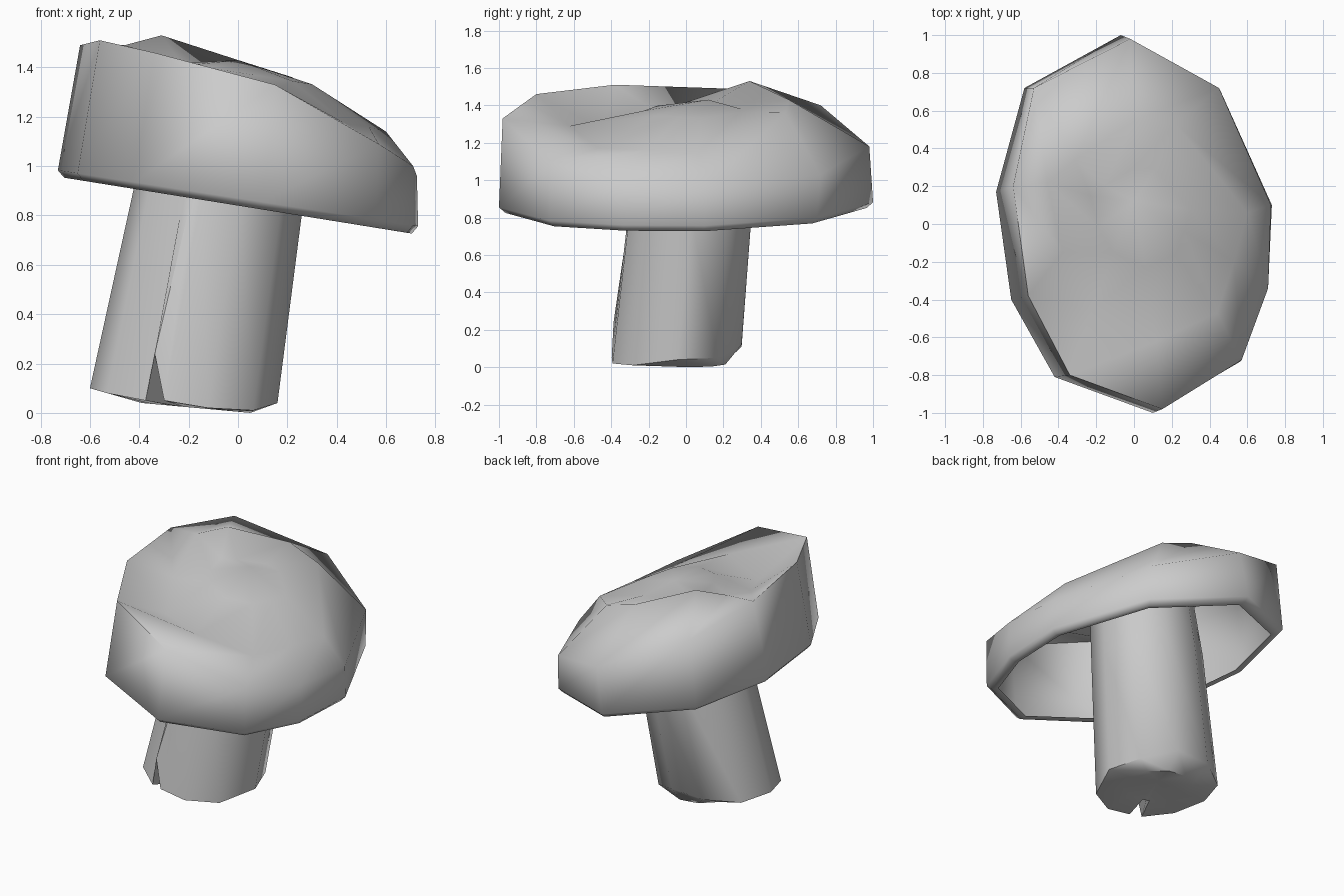
import bpy, bmesh, math

if "Cube" in bpy.data.objects:
    bpy.data.objects.remove(bpy.data.objects["Cube"])


def loft(name, rings, start=None, end=None, angle=40):
    """Bridge closed rings of equal length; optionally close ends with a fan to a point."""
    bm = bmesh.new()
    loops = [[bm.verts.new(p) for p in r] for r in rings]
    n = len(loops[0])
    for a, b in zip(loops, loops[1:]):
        for i in range(n):
            j = (i + 1) % n
            bm.faces.new((a[i], a[j], b[j], b[i]))
    for loop, tip in ((loops[0], start), (loops[-1], end)):
        if tip:
            v = bm.verts.new(tip)
            for i in range(n):
                bm.faces.new((loop[i], loop[(i + 1) % n], v))
    bmesh.ops.recalc_face_normals(bm, faces=bm.faces)
    me = bpy.data.meshes.new(name)
    bm.to_mesh(me)
    bm.free()
    ob = bpy.data.objects.new(name, me)
    bpy.context.collection.objects.link(ob)
    bpy.ops.object.select_all(action='DESELECT')
    ob.select_set(True)
    bpy.context.view_layer.objects.active = ob
    bpy.ops.object.shade_smooth_by_angle(angle=math.radians(angle))
    return ob


def under(x):
    """Height of the tilted plane through the cap's lower lip."""
    return 0.835 - 0.155 * x


# Mushroom cap: open ten-sided shell with rolled lip, uneven rim, valley and central hump
outline = [(-.07, 1.0), (-.58, .72), (-.73, .17), (-.65, -.40), (-.42, -.81),
           (.10, -1.0), (.56, -.73), (.71, -.34), (.73, .10), (.46, .70)]
rim = [(-.02, .98, 1.18), (-.53, .72, 1.40), (-.64, .20, 1.49), (-.56, -.38, 1.51),
       (-.34, -.80, 1.46), (.15, -.98, 1.33), (.57, -.72, 1.09), (.71, -.34, 1.0),
       (.725, .10, .96), (.45, .72, 1.03)]
valley = [(0, .55, 1.43), (-.31, .34, 1.53), (-.46, .22, 1.49), (-.38, -.15, 1.36),
          (-.22, -.45, 1.27), (.12, -.62, 1.29), (.44, -.47, 1.17), (.53, -.20, 1.16),
          (.60, .06, 1.14), (.22, .53, 1.36)]
inner_lip = [(x * .92, y * .92, under(x) + .01) for x, y in outline]
lip = [(x * .965, y * .965, under(x) + .005) for x, y in outline]
skirt = [(x, y, under(x) + .035) for x, y in outline]
hump = [(x * .5, y * .45 + .05, 1.38 - .08 * x) for x, y, z in valley]
loft("mushroom_cap", [inner_lip, lip, skirt, rim, valley, hump],
     end=(0, .12, 1.43), angle=95)

# Leaning stem, rising inside the cap, with a torn, notched foot
foot = [(0, .04), (36, .05), (72, .12), (108, .11), (144, .09), (180, .10),
        (215, .08), (246, .05), (252, .24), (258, .05), (285, .02), (318, .01)]
crown, top, low, torn = [], [], [], []
for deg, z in foot:
    c, s = math.cos(math.radians(deg)), math.sin(math.radians(deg))
    x = -.08 + .34 * c
    crown.append((.02 + .3 * c, .08 + .32 * s, 1.3 - .06 * c))
    top.append((x, .03 + .34 * s, under(x) + .02))
    low.append((-.22 + .38 * c, -.045 + .36 * s, z))
    torn.append((-.17 + .22 * c, .02 + .2 * s, .02 - .02 * c))
loft("mushroom_stem", [crown, top, low, torn], end=(-.18, .02, .06), angle=45)
